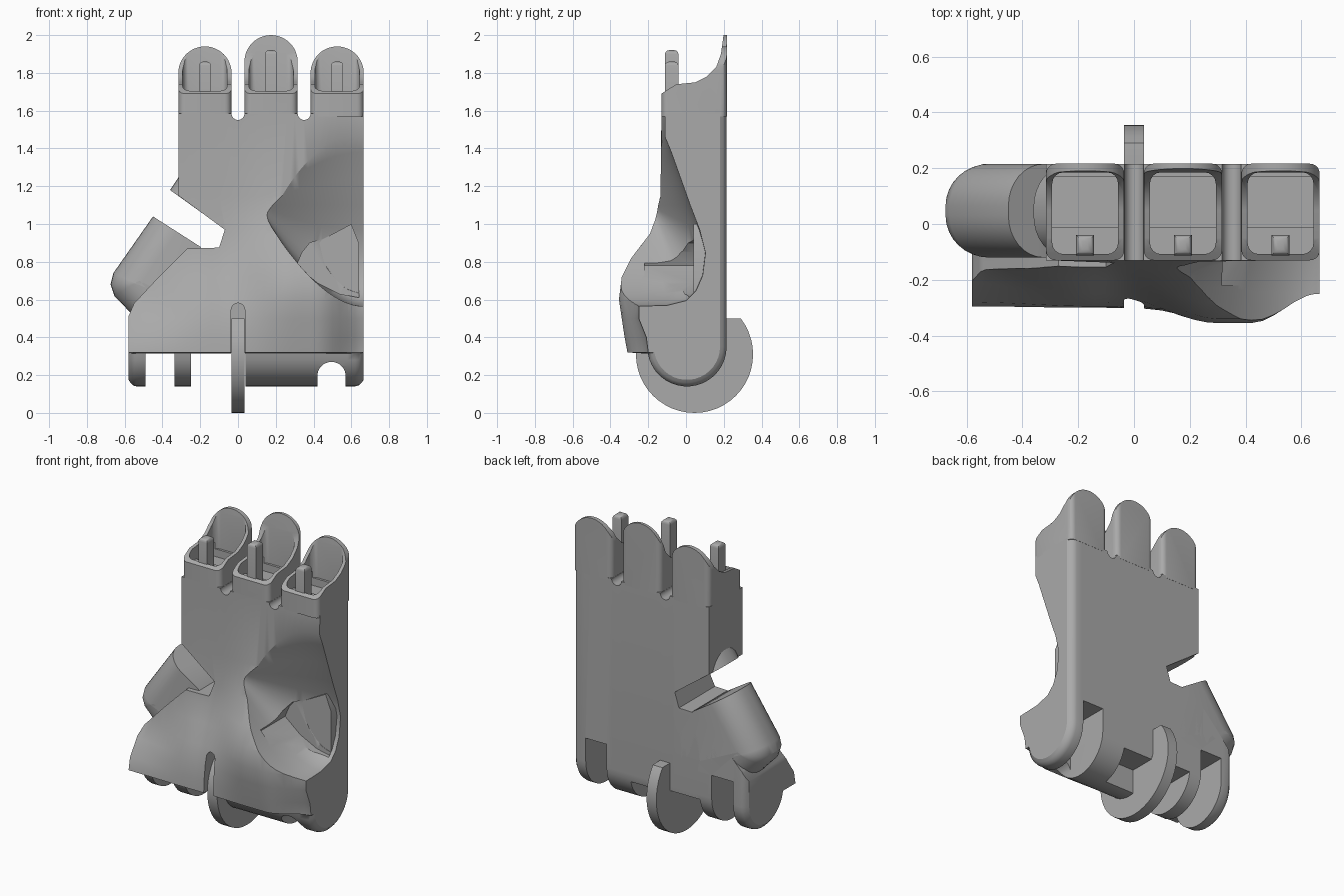
import bpy, bmesh, math

cube = bpy.data.objects.get("Cube")
if cube:
    bpy.data.objects.remove(cube)

grey = bpy.data.materials.new("matte_grey")
grey.use_nodes = True
grey.diffuse_color = (0.4, 0.4, 0.4, 1)
grey.node_tree.nodes["Principled BSDF"].inputs["Base Color"].default_value = (0.4, 0.4, 0.4, 1)


def loft(name, rings):
    bm = bmesh.new()
    rows = [[bm.verts.new(p) for p in ring] for ring in rings]
    n = len(rows[0])
    for a, b in zip(rows, rows[1:]):
        for i in range(n):
            j = (i + 1) % n
            bm.faces.new((a[i], a[j], b[j], b[i]))
    bm.faces.new(rows[0])
    bm.faces.new(rows[-1])
    bmesh.ops.recalc_face_normals(bm, faces=bm.faces)
    mesh = bpy.data.meshes.new(name)
    bm.to_mesh(mesh)
    bm.free()
    obj = bpy.data.objects.new(name, mesh)
    bpy.context.collection.objects.link(obj)
    mesh.materials.append(grey)
    return obj


def prism_y(name, pts, y0, y1):
    return loft(name, [[(x, y, z) for x, z in pts] for y in (y0, y1)])


def prism_x(name, pts, x0, x1):
    return loft(name, [[(x, y, z) for y, z in pts] for x in (x0, x1)])


def box(name, x0, x1, y0, y1, z0, z1):
    return prism_y(name, [(x0, z0), (x1, z0), (x1, z1), (x0, z1)], y0, y1)


def arc(cx, cy, r, a0, a1, n=16):
    angles = [math.radians(a0 + (a1 - a0) * i / n) for i in range(n + 1)]
    return [(cx + r * math.cos(a), cy + r * math.sin(a)) for a in angles]


def carve(obj, tool, mode="DIFFERENCE"):
    mod = obj.modifiers.new("carve", "BOOLEAN")
    mod.operation, mod.object, mod.solver = mode, tool, "EXACT"
    bpy.context.view_layer.objects.active = obj
    bpy.ops.object.modifier_apply(modifier=mod.name)
    bpy.data.objects.remove(tool)


def bevel(obj, width, segments, test):
    bm = bmesh.new()
    bm.from_mesh(obj.data)
    edges = [e for e in bm.edges if test(e.verts[0].co, e.verts[1].co)]
    bmesh.ops.bevel(bm, geom=edges, offset=width, segments=segments, profile=0.5, affect="EDGES")
    bm.to_mesh(obj.data)
    bm.free()


def upright(a, b):
    return abs(a.z - b.z) > 0.1


def smooth(t):
    t = max(0, min(1, t))
    return t * t * (3 - 2 * t)


def mix(a, b, t):
    return a + (b - a) * t


# Palm: front surface swells towards the hollow side, wrist end is round
LEVELS = [0.32, 0.4, 0.5, 0.6, 0.72, 0.82, 0.95, 1.15, 1.585]
OUTER = [-0.295, -0.28, -0.21, -0.16, -0.14, -0.135, -0.13, -0.13, -0.13]
FLAT = [-0.3, -0.295, -0.28, -0.25, -0.2, -0.165, -0.14, -0.13, -0.13]
SWELL = [-0.31, -0.325, -0.34, -0.355, -0.34, -0.29, -0.2, -0.135, -0.13]
EDGE = [-0.2, -0.21, -0.25, -0.25, -0.24, -0.2, -0.15, -0.115, -0.11]


def section(x):
    outer, swell = smooth((-0.15 - x) / 0.43), smooth((x + 0.1) / 0.4)
    edge = smooth((x - 0.42) / 0.24)
    inset = 0.035 * max(0, (abs(x - 0.0425) - 0.5825) / 0.04) ** 2
    pts = [(mix(mix(mix(f, o, outer), s, swell), e, edge), z)
           for z, o, f, s, e in zip(LEVELS, OUTER, FLAT, SWELL, EDGE)]
    pts += [(0.215 - inset, 1.585)]
    pts += arc(0.005, 0.35, 0.21 - inset, 0, -170, 18)
    return [(x, y, z) for y, z in pts]


stations = [-0.58, -0.57, -0.555] + [-0.54 + 0.04 * i for i in range(30)] + [0.64, 0.655, 0.665]
palm = loft("palm", [section(x) for x in stations])
outline = [(0.7, 0), (0.7, 1.7), (-0.315, 1.7), (-0.315, 1.15), (-0.07, 0.97), (-0.1, 0.875),
           (-0.27, 0.87), (-0.42, 0.72), (-0.55, 0.58), (-0.585, 0.5), (-0.585, 0)]
carve(palm, prism_y("outline", outline, -1, 1), "INTERSECT")

# Hollow in the front, open to the side and tapering towards the middle
HOLLOW = [(-0.13, 1.5), (-0.08, 1.38), (-0.03, 1.24), (0.02, 1.1), (0.07, 0.97), (0.1, 0.85),
          (0.085, 0.73), (0.05, 0.65), (0, 0.6), (-0.1, 0.575), (-0.25, 0.57), (-0.5, 0.57), (-0.5, 1.5)]
rings = []
for i in range(25):
    x = 0.11 + 0.57 * i / 24
    k = 1.01 - max(0, (0.66 - x) / 0.55) ** 1.8
    rings.append([(x, -0.2 + (y + 0.2) * k, 1.1 + (z - 1.1) * k) for y, z in HOLLOW])
carve(palm, loft("hollow", rings))

# Undercut pocket inside the hollow, with its flat backing
POCKET = [(0.31, 0.78), (0.34, 0.85), (0.38, 0.9), (0.45, 0.92), (0.6, 1.0), (0.64, 0.9),
          (0.64, 0.61), (0.54, 0.63), (0.42, 0.69)]
carve(palm, prism_y("pocket", POCKET, -0.22, 0.04))
prism_y("pocket_backing", POCKET, 0.041, 0.14)

# Wrist hinge slots: x0, x1, y0, y1, top
for x0, x1, y0, y1, top in [(-0.49, -0.335, -0.204, 0.4, 0.5), (-0.25, 0.04, -0.204, 0.4, 0.32),
                            (0.03, 0.25, 0.04, 0.4, 0.3), (0.42, 0.57, -0.08, 0.4, 0.5)]:
    carve(palm, box("slot", x0, x1, y0, y1, -0.1, top))
carve(palm, prism_y("arch", arc(0.495, 0.195, 0.075, 0, 180) + [(0.42, 0), (0.57, 0)], -0.5, 0.1))
carve(palm, prism_y("wheel_slot", arc(0, 0.545, 0.036, 0, 180) + [(-0.036, 0), (0.036, 0)], -0.5, -0.12))

# Round gaps between the fingers
for x in (0, 0.35):
    carve(palm, prism_y("gap", arc(x, 1.585, 0.034, 180, 360) + [(x + 0.034, 2), (x - 0.034, 2)], -1, 1))

# Thumb root and the matching stub across the notch, rounded on the outer side
thumb = prism_y("thumb_root", [(-0.45, 1.04), (-0.2, 0.88), (-0.1, 0.7), (-0.1, 0.5), (-0.54, 0.5),
                               (-0.655, 0.62), (-0.675, 0.68), (-0.66, 0.74)], -0.12, 0.215)
bevel(thumb, 0.15, 8, lambda a, b: abs(a.y - b.y) < 0.01 and a.x < -0.4 and b.x < -0.4)
stub = prism_y("thumb_stub", [(-0.36, 1.18), (-0.14, 1.022), (-0.14, 1.3), (-0.28, 1.3)], -0.12, 0.21)
bevel(stub, 0.15, 8, lambda a, b: abs(a.y - b.y) < 0.01 and a.x < -0.25 and b.x < -0.25)

# Finger sockets with a domed back, a recess and a peg
RIM = [(-0.13, 1.5), (-0.13, 1.69), (-0.1, 1.71), (-0.05, 1.74), (0.05, 1.75), (0.11, 1.78),
       (0.16, 1.83), (0.185, 1.9), (0.2, 2.01), (0.218, 2.01), (0.218, 1.5)]
for side, x, top in (("right", -0.175, 1.94), ("middle", 0.175, 2.0), ("left", 0.525, 1.94)):
    socket = box(side + "_finger_socket", x - 0.14, x + 0.14, -0.13, 0.216, 1.57, 2.1)
    bevel(socket, 0.035, 5, upright)
    dome = arc(x, top - 0.141, 0.141, 0, 180, 24) + [(x - 0.141, 1), (x + 0.141, 1)]
    carve(socket, prism_y("dome", dome, -1, 1), "INTERSECT")
    carve(socket, prism_x("rim", RIM, x - 0.3, x + 0.3), "INTERSECT")
    shelf = box("shelf", x - 0.118, x + 0.118, -0.108, 0.185, 1.66, 2.2)
    bevel(shelf, 0.04, 4, upright)
    carve(socket, shelf)
    carve(socket, box("pit", x - 0.118, x + 0.118, -0.01, 0.17, 1.61, 1.7))
    peg = box(side + "_finger_peg", x - 0.032, x + 0.032, -0.112, -0.04, 1.63, top - 0.08)
    bevel(peg, 0.022, 3, lambda a, b: a.z > 1.7 and b.z > 1.7)

# Wrist wheel with a flat top
wheel = [(y, min(z, 0.5)) for y, z in arc(0.045, 0.31, 0.31, 0, 352.5, 47)]
prism_x("wrist_wheel", wheel, -0.035, 0.035)

for obj in bpy.context.collection.objects:
    if obj.type == "MESH" and grey.name in obj.data.materials:
        bpy.ops.object.select_all(action="DESELECT")
        obj.select_set(True)
        bpy.context.view_layer.objects.active = obj
        bpy.ops.object.shade_smooth_by_angle(angle=math.radians(32))
